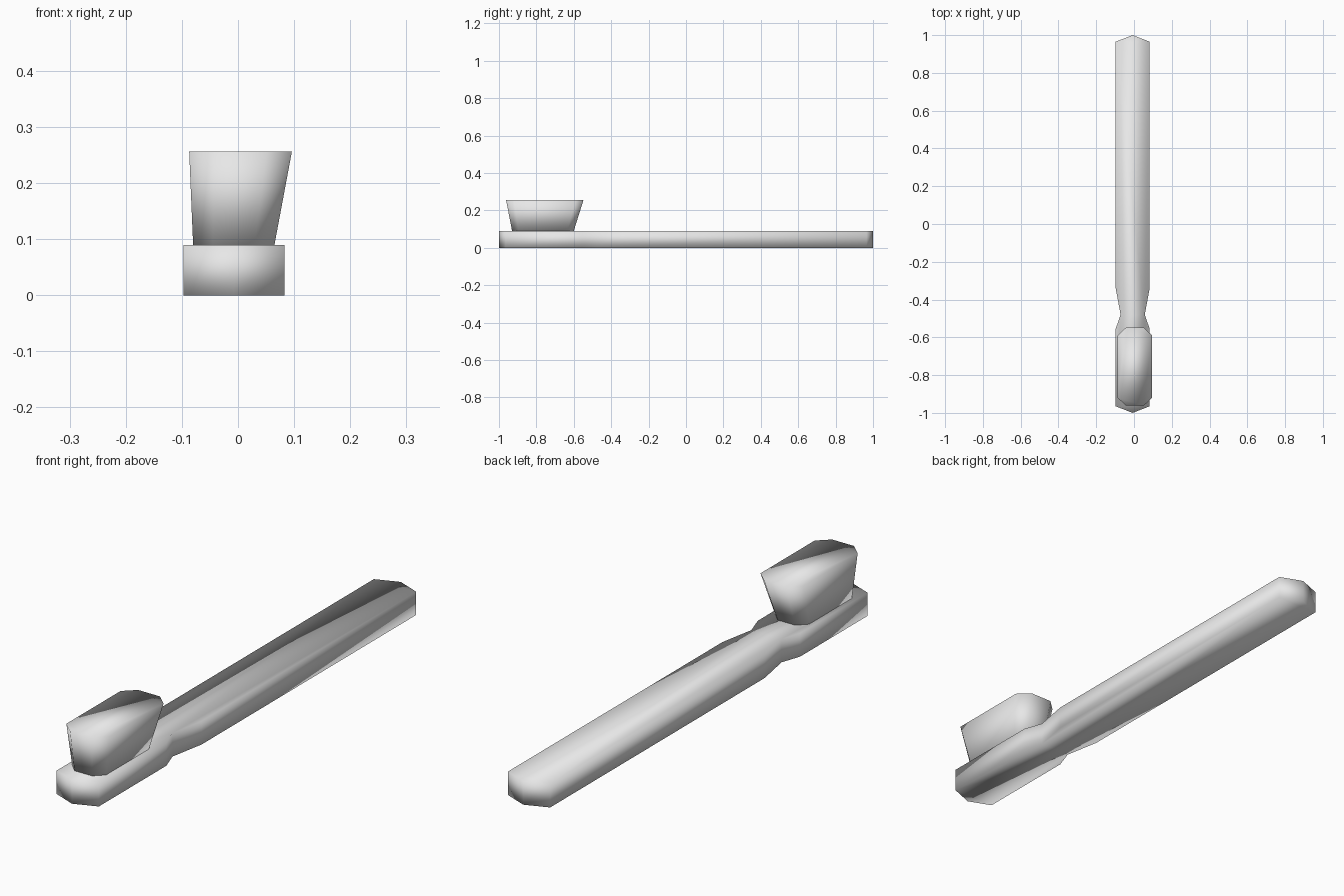
import bpy
import bmesh

cube = bpy.data.objects.get("Cube")
if cube:
    bpy.data.objects.remove(cube, do_unlink=True)

CENTRE = -0.007

grey = bpy.data.materials.new("plain grey")
grey.use_nodes = True
colour = (0.8, 0.8, 0.8, 1)
grey.diffuse_color = colour
grey.node_tree.nodes["Principled BSDF"].inputs["Base Color"].default_value = colour


def loft(name, lower, upper, z0, z1):
    """Close a solid between two matching outlines, smooth all over."""
    bm = bmesh.new()
    low = [bm.verts.new((x, y, z0)) for x, y in lower]
    top = [bm.verts.new((x, y, z1)) for x, y in upper]
    bm.faces.new(low)
    bm.faces.new(top)
    for i in range(len(low)):
        j = (i + 1) % len(low)
        bm.faces.new((low[i], low[j], top[j], top[i]))
    bmesh.ops.recalc_face_normals(bm, faces=bm.faces)
    for face in bm.faces:
        face.smooth = True
    mesh = bpy.data.meshes.new(name)
    bm.to_mesh(mesh)
    bm.free()
    mesh.materials.append(grey)
    obj = bpy.data.objects.new(name, mesh)
    bpy.context.collection.objects.link(obj)
    return obj


def chamfered(x0, x1, y0, y1, cx, cy):
    """Rectangle with cut corners."""
    return [(x0 + cx, y0), (x1 - cx, y0), (x1, y0 + cy), (x1, y1 - cy),
            (x1 - cx, y1), (x0 + cx, y1), (x0, y1 - cy), (x0, y0 + cy)]


# Handle with pointed ends and a pinched neck, mirrored about its centre line
side = [(0.09, -0.965), (0.09, -0.555), (0.064, -0.48), (0.09, -0.34), (0.09, 0.965)]
right = [(CENTRE + w, y) for w, y in side]
left = [(CENTRE - w, y) for w, y in reversed(side)]
outline = [(CENTRE, -1)] + right + [(CENTRE, 1)] + left
loft("handle", outline, outline, 0, 0.09)

# Flared bristle block
loft("bristles",
     chamfered(-0.08, 0.065, -0.93, -0.6, 0.035, 0.035),
     chamfered(-0.087, 0.096, -0.962, -0.548, 0.045, 0.042),
     0.09, 0.256)
